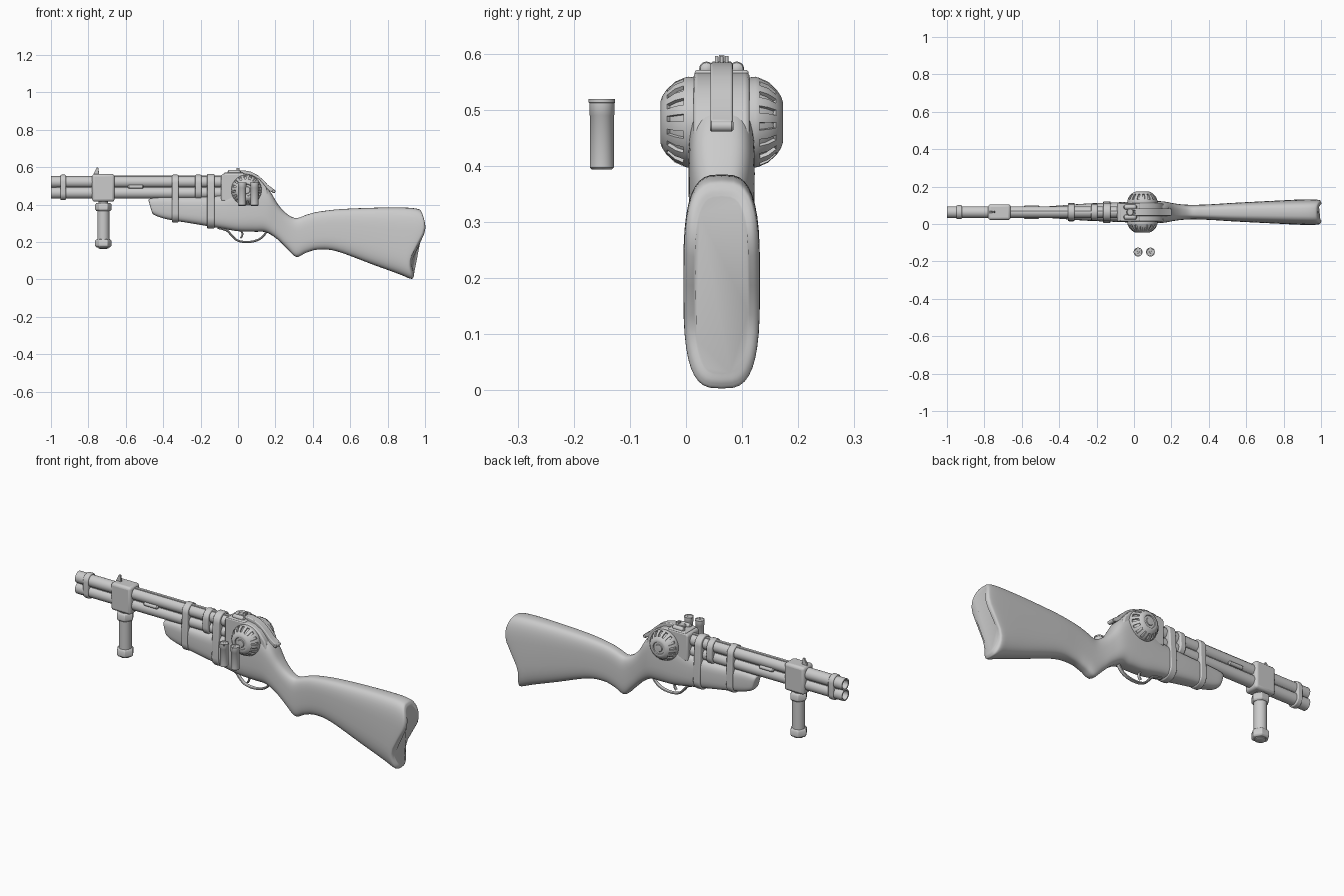
import bpy, bmesh, math
from mathutils import Vector

if "Cube" in bpy.data.objects:
    bpy.data.objects.remove(bpy.data.objects["Cube"])

C = 0.0635  # y of the gun's middle plane


def finish(name, bm, bevel=0, segs=3):
    bmesh.ops.recalc_face_normals(bm, faces=bm.faces)
    me = bpy.data.meshes.new(name)
    bm.to_mesh(me)
    bm.free()
    ob = bpy.data.objects.new(name, me)
    bpy.context.collection.objects.link(ob)
    if bevel:
        m = ob.modifiers.new("Bevel", 'BEVEL')
        m.width, m.segments, m.limit_method = bevel, segs, 'ANGLE'
        m.angle_limit = math.radians(35)
    return ob


def skin(bm, rings, closed=False):
    """Bridge equal vertex rings with quads; cap the ends unless closed."""
    vs = [[bm.verts.new(p) for p in r] for r in rings]
    n = len(vs[0])
    pairs = list(zip(vs, vs[1:])) + ([(vs[-1], vs[0])] if closed else [])
    rows = [[bm.faces.new((a[j], a[(j + 1) % n], b[(j + 1) % n], b[j])) for j in range(n)]
            for a, b in pairs]
    if not closed:
        bm.faces.new(vs[0])
        bm.faces.new(vs[-1])
    return rows


def lathe(name, prof, loc, axis, n=32, closed=False, slots=None, bevel=0, turn=0):
    """Turn (radius, height) points about an axis; slots = rows to cut in."""
    q = Vector((0, 0, 1)).rotation_difference(Vector(axis))
    loc = Vector(loc)
    ang = [2 * math.pi * j / n + turn for j in range(n)]
    rings = [[loc + q @ Vector((r * math.cos(a), r * math.sin(a), h)) for a in ang] for r, h in prof]
    bm = bmesh.new()
    rows = skin(bm, rings, closed)
    if slots:
        bmesh.ops.recalc_face_normals(bm, faces=bm.faces)
        cut = [rows[k][j] for k in slots for j in range(n) if j % 4 < 2]
        bmesh.ops.inset_region(bm, faces=cut, thickness=0.0012, depth=0)
        bmesh.ops.inset_region(bm, faces=cut, thickness=0.0006, depth=-0.007)
    return finish(name, bm, bevel)


def prism(name, pts, axis, a, b, bevel=0):
    """Extrude a 2D outline along x (pts are y,z) or along y (pts are x,z)."""
    put = (lambda p, t: (t, p[0], p[1])) if axis == 'x' else (lambda p, t: (p[0], t, p[1]))
    bm = bmesh.new()
    skin(bm, [[put(p, t) for p in pts] for t in (a, b)])
    return finish(name, bm, bevel)


def box(name, x, y, z, bevel=0):
    return prism(name, [(x[0], z[0]), (x[1], z[0]), (x[1], z[1]), (x[0], z[1])], 'y', y[0], y[1], bevel)


# Wooden stock: lofted from stations (x top, z top, x bottom, z bottom, half width, butt curve)
stations = [
    (-.478, .420, -.462, .365, .020, 0), (-.470, .432, -.448, .345, .030, 0),
    (-.40, .440, -.38, .322, .036, 0), (-.25, .440, -.25, .300, .046, 0),
    (-.10, .450, -.10, .275, .052, 0), (0, .490, 0, .258, .056, 0),
    (.10, .520, .09, .255, .059, 0), (.165, .478, .15, .252, .057, 0),
    (.215, .400, .21, .215, .047, 0), (.26, .352, .262, .165, .041, 0),
    (.31, .328, .312, .121, .039, 0), (.37, .347, .365, .143, .040, 0),
    (.43, .362, .43, .160, .043, 0), (.55, .376, .53, .150, .050, 0),
    (.75, .384, .72, .080, .060, 0), (.90, .384, .86, .029, .067, .012),
    (.965, .376, .922, .004, .068, .025), (.981, .362, .938, .012, .062, .027),
    (.985, .345, .942, .030, .048, .027)]
rings, N = [], 40
for i in range(len(stations) - 1):
    p0, p1, p2, p3 = (Vector(stations[min(max(i + d, 0), len(stations) - 1)]) for d in (-1, 0, 1, 2))
    steps = 5
    for s in range(steps + (i == len(stations) - 2)):
        t = s / steps
        v = 0.5 * (2 * p1 + (p2 - p0) * t + (2 * p0 - 5 * p1 + 4 * p2 - p3) * t * t
                   + (3 * p1 - p0 - 3 * p2 + p3) * t ** 3)
        xt, zt, xb, zb, hw, cv = v
        ring = []
        for j in range(N):
            a = 2 * math.pi * j / N
            c, d = math.cos(a), math.sin(a)
            y = math.copysign(abs(c) ** .62, c) * hw
            u = (math.copysign(abs(d) ** .62, d) + 1) / 2
            ring.append((xb + (xt - xb) * u - cv * math.sin(2 * math.pi * u), C + y, zb + (zt - zb) * u))
        rings.append(ring)
bm = bmesh.new()
skin(bm, rings)
finish("stock", bm)

# Over-and-under barrels with open bores, and the rib between them
for name, z in (("upper_barrel", .521), ("lower_barrel", .463)):
    lathe(name, [(.031, 0), (.031, .93), (.022, .93), (.022, .01), (.024, 0)],
          (-1, C, z), (1, 0, 0), closed=True)
    lathe("bore_plug_" + name, [(.023, 0), (.023, .02)], (-.80, C, z), (1, 0, 0))
box("barrel_rib", (-.97, -.08), (C - .014, C + .014), (.48, .504))
box("top_rib", (-.66, -.08), (C - .008, C + .008), (.545, .556), .002)


# Straps: two-circle outlines around the barrels, or around barrels and fore-end
def strap(name, x, w, top, bottom, rt, rb):
    pts = [(C + rt * math.cos(a), top - rt + rt * math.sin(a)) for a in [math.pi * k / 16 for k in range(17)]]
    pts += [(C + rb * math.cos(a), bottom + rb + rb * math.sin(a))
            for a in [math.pi * (1 + k / 16) for k in range(17)]]
    return prism(name, pts, 'x', x - w / 2, x + w / 2, .006)


strap("muzzle_band", -.935, .030, .560, .424, .037, .037)
strap("front_strap", -.335, .036, .560, .305, .044, .049)
strap("middle_strap", -.212, .034, .560, .426, .044, .046)
strap("rear_strap", -.145, .040, .564, .272, .048, .058)

# Front clamp block with blade sight
box("clamp_block", (-.78, -.66), (C - .042, C + .042), (.416, .564), .014)
prism("front_sight", [(-.775, .56), (-.742, .56), (-.747, .598), (-.756, .598)], 'y', C - .005, C + .005, .002)
for s in (-1, 1):
    lathe("barrel_side_pin", [(.004, 0), (.010, .006), (.010, .08), (.004, .086)],
          (-.59, C + s * .026, .496), (1, 0, 0), 16)

# Vertical front grip: shaft between two hexagonal nuts
gx = -.72
lathe("grip_shaft", [(.032, 0), (.032, .19)], (gx, C, .20), (0, 0, 1))
lathe("grip_neck", [(.026, 0), (.026, .03)], (gx, C, .40), (0, 0, 1))
for name, z in (("grip_top_nut", .366), ("grip_bottom_nut", .172)):
    lathe(name, [(.038, 0), (.045, .008), (.045, .034), (.038, .043)], (gx, C, z), (0, 0, 1), 6, bevel=.003)
lathe("grip_end_cap", [(.018, 0), (.027, .004), (.027, .02)], (gx, C, .163), (0, 0, 1))

# Receiver: block at the breech with a rounded rear hump
prism("receiver", [(-.09, .42), (-.09, .556), (-.08, .566), (.03, .566), (.075, .558), (.115, .535),
                   (.15, .495), (.165, .44), (.12, .41)], 'y', C - .050, C + .050, .012)
box("breech_plate", (-.075, .03), (C - .048, C + .048), (.555, .571), .005)
for s in (-1, 1):
    lathe("hinge_knuckle", [(.005, 0), (.011, .004), (.013, .01), (.013, .06), (.011, .066), (.005, .07)],
          (-.055, C + s * .027, .573), (1, 0, 0), 20)

# Side drums: slotted domes on both sides
dome = [(.078, .035), (.081, .060), (.079, .067), (.072, .083), (.058, .098), (.046, .106), (.037, .109),
        (.033, .108), (.031, .103), (.020, .103), (.018, .107), (.004, .108)]
for side, s in (("near", -1), ("far", 1)):
    lathe(side + "_drum", dome, (.045, C, .478), (0, s, 0), 64, slots=(2, 3))

# Top lever, its pivot and the notched rear sight
path = [(-.02, .580), (.03, .584), (.07, .576), (.105, .558), (.135, .532), (.16, .505), (.195, .480)]
under = [(.188, .462), (.15, .484), (.122, .512), (.09, .538), (.06, .553), (.03, .560), (-.02, .560)]
prism("top_lever", path + under, 'y', C - .020, C + .020, .004)
lathe("lever_tip", [(.007, -.021), (.010, -.018), (.010, .018), (.007, .021)], (.190, C, .471), (0, 1, 0), 16)
lathe("lever_pivot", [(.020, 0), (.020, .022), (.016, .026)], (-.02, C, .56), (0, 0, 1))
for k in (-1, 0, 1):
    box("rear_sight_tooth", (-.008, .008), (C + k * .009 - .003, C + k * .009 + .003), (.575, .596), .001)

# Trigger guard bow and trigger, swept along curves


def rod(name, pts, r):
    cu = bpy.data.curves.new(name, 'CURVE')
    cu.dimensions, cu.bevel_depth, cu.bevel_resolution, cu.use_fill_caps = '3D', r, 3, True
    sp = cu.splines.new('NURBS')
    sp.points.add(len(pts) - 1)
    for p, (x, z) in zip(sp.points, pts):
        p.co = (x, C, z, 1)
    sp.use_endpoint_u, sp.order_u, sp.resolution_u = True, 3, 6
    ob = bpy.data.objects.new(name, cu)
    bpy.context.collection.objects.link(ob)
    bpy.ops.object.select_all(action='DESELECT')
    ob.select_set(True)
    bpy.context.view_layer.objects.active = ob
    bpy.ops.object.convert(target='MESH')
    ob = bpy.context.view_layer.objects.active
    for v in ob.data.vertices:
        v.co.y = C + (v.co.y - C) * 1.8
    return ob


rod("trigger_guard", [(-.11, .276), (-.06, .268), (-.035, .235), (-.005, .206), (.045, .198),
                      (.10, .206), (.14, .232), (.155, .262)], .006)
rod("trigger", [(.012, .268), (.024, .25), (.024, .235), (.014, .220)], .005)

# Two loose shells standing beside the gun
for x in (.022, .088):
    lathe("shell", [(.018, 0), (.0215, .003), (.0215, .096), (.0222, .097), (.0222, .118), (.0238, .119),
                    (.0238, .125), (.020, .125), (.019, .123), (.007, .123), (.006, .122)],
          (x, -.150, .394), (0, 0, 1))

# Smooth shading with sharp edges kept
bpy.ops.object.select_all(action='SELECT')
bpy.context.view_layer.objects.active = bpy.data.objects["stock"]
bpy.ops.object.shade_smooth_by_angle(angle=math.radians(35))
